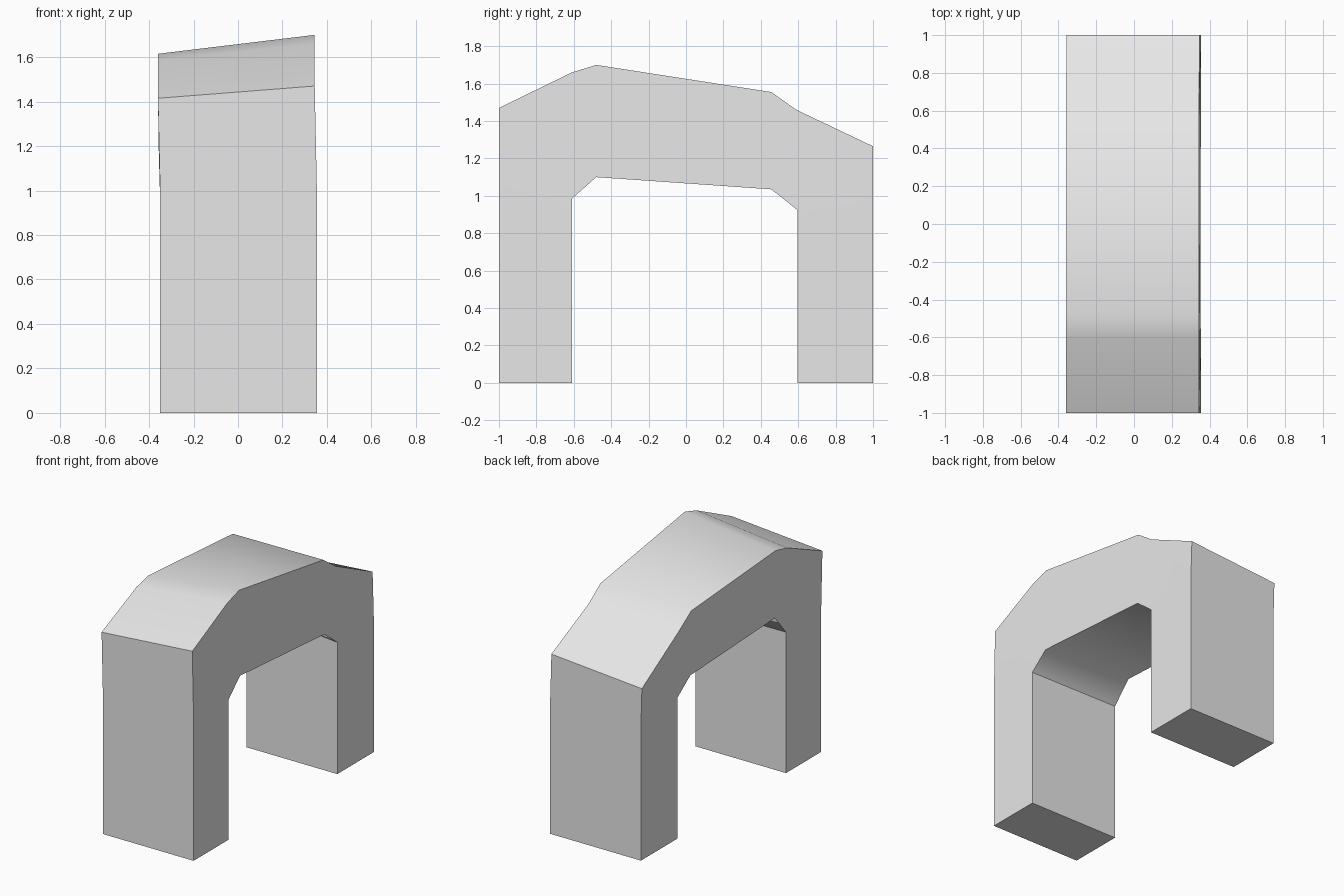
import bpy, bmesh

cube = bpy.data.objects.get("Cube")
if cube:
    bpy.data.objects.remove(cube, do_unlink=True)

# One plain stone-grey material
stone = bpy.data.materials.new("light_grey")
stone.use_nodes = True
grey = (0.8, 0.8, 0.8, 1)
stone.diffuse_color = grey
stone.node_tree.nodes["Principled BSDF"].inputs["Base Color"].default_value = grey

# Arch outline from the front foot over the top and back: (y, z on left, z on right)
outer = [(-1, 0, 0), (-1, .99, .99), (-1, 1.47, 1.415), (-.61, 1.66, 1.585),
         (-.48, 1.70, 1.615), (.456, 1.555, 1.55), (.59, 1.46, 1.46),
         (1, 1.265, 1.21), (1, .95, .95), (1, 0, 0)]
inner = [(.595, 0, 0), (.595, .925, .99), (.456, 1.035, 1.095),
         (-.48, 1.10, 1.14), (-.61, .985, .99), (-.61, 0, 0)]
outline = outer + inner
count = len(outline)

# Outline positions where the surface folds sharply across the width
sharp_corners = {0, 2, 7, 9, 10, 11, 14, 15}


def lean(z):
    """Small sideways lean of the crown above the legs."""
    return -.01 * min(max((z - .99) / .3, 0), 1)


bm = bmesh.new()
left = [bm.verts.new((.355 + lean(zl), y, zl)) for y, zl, zr in outline]
right = [bm.verts.new((-.35 + lean(zr), y, zr)) for y, zl, zr in outline]

# Surfaces running across the width
for i in range(count):
    j = (i + 1) % count
    bm.faces.new((left[i], left[j], right[j], right[i]))

# Side walls: front leg, back leg and crown
sections = [(0, 1, 14, 15), (8, 9, 10, 11),
            (*range(1, 9), *range(11, 15))]
for side in (left, right):
    for section in sections:
        bm.faces.new([side[k] for k in section])

bmesh.ops.recalc_face_normals(bm, faces=bm.faces)

# Soft bends along the arch, crisp rims and corners
for face in bm.faces:
    face.smooth = True
for side in (left, right):
    for i in range(count):
        bm.edges.get((side[i], side[(i + 1) % count])).smooth = False
for i in sharp_corners:
    bm.edges.get((left[i], right[i])).smooth = False

mesh = bpy.data.meshes.new("arch")
bm.to_mesh(mesh)
bm.free()
mesh.materials.append(stone)
arch = bpy.data.objects.new("arch", mesh)
bpy.context.collection.objects.link(arch)
